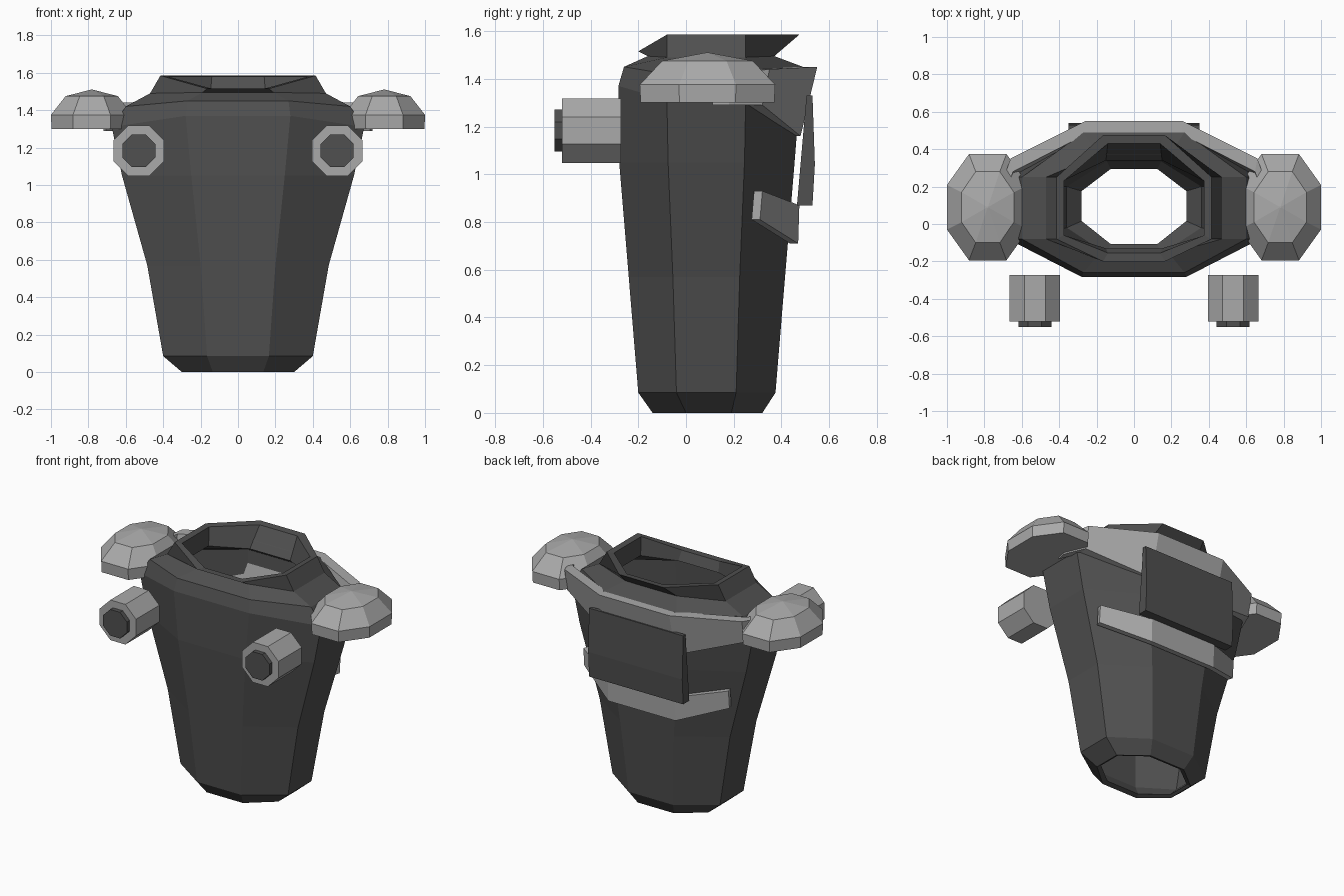
import bpy, bmesh
from math import cos, sin, pi, radians

if "Cube" in bpy.data.objects:
    bpy.data.objects.remove(bpy.data.objects["Cube"])


def material(name, v):
    m = bpy.data.materials.new(name)
    m.diffuse_color = (v, v, v, 1)
    m.use_nodes = True
    m.node_tree.nodes["Principled BSDF"].inputs["Base Color"].default_value = m.diffuse_color
    return m


DARK = material("dark_grey", 0.08)
LIGHT = material("light_grey", 0.4)


def loft(name, rings, mat, caps=True, close=False):
    """Join equal-sized rings of points into a flat-faced shell."""
    bm = bmesh.new()
    vs = [[bm.verts.new(p) for p in r] for r in rings]
    n = len(rings[0])
    pairs = list(zip(vs, vs[1:])) + ([(vs[-1], vs[0])] if close else [])
    for a, b in pairs:
        for i in range(n):
            j = (i + 1) % n
            bm.faces.new((a[i], a[j], b[j], b[i]))
    if caps and not close:
        bm.faces.new(vs[0][::-1])
        bm.faces.new(vs[-1])
    bmesh.ops.recalc_face_normals(bm, faces=bm.faces)
    me = bpy.data.meshes.new(name)
    bm.to_mesh(me)
    bm.free()
    me.materials.append(mat)
    ob = bpy.data.objects.new(name, me)
    bpy.context.collection.objects.link(ob)
    return ob


def octagon(x, xf, y0, y1, s0, s1, zf, zs=None, zb=None):
    """Long octagon: side x, flat half-width xf, front/back y, side y range, z per zone."""
    zs = zf if zs is None else zs
    zb = zs if zb is None else zb
    return [(-xf, y0, zf), (xf, y0, zf), (x, s0, zs), (x, s1, zs),
            (xf, y1, zb), (-xf, y1, zb), (-x, s1, zs), (-x, s0, zs)]


# Hollow torso shell: up the outside, over the collar, down the inside
loft("torso", [
    octagon(.30, .135, -.14, .32, 0, .19, 0),
    octagon(.40, .165, -.20, .375, -.04, .21, .085),
    octagon(.485, .20, -.24, .415, -.055, .225, .57),
    octagon(.62, .25, -.28, .455, -.075, .245, 1.05),
    octagon(.675, .28, -.283, .48, -.08, .25, 1.37, 1.31, 1.37),
    octagon(.60, .27, -.26, .49, -.08, .25, 1.45, 1.42, 1.45),
    octagon(.47, .19, -.16, .37, -.08, .25, 1.495, 1.49, 1.495),
    octagon(.415, .165, -.20, .475, -.08, .25, 1.515, 1.585, 1.585),
    octagon(.375, .14, -.155, .43, -.06, .23, 1.515, 1.58, 1.58),
    octagon(.38, .15, -.13, .34, -.06, .23, 1.45),
    octagon(.56, .24, -.23, .45, -.06, .23, 1.40, 1.38),
    octagon(.58, .23, -.24, .42, -.06, .23, 1.05),
    octagon(.445, .18, -.20, .375, -.04, .21, .57),
    octagon(.36, .145, -.16, .335, -.02, .20, .09),
    octagon(.28, .125, -.107, .294, .016, .176, 0.01),
], DARK, close=True)


# Bands hugging the back: half path of (x, y_top, y_bottom, z_top, z_bottom)
def band(name, half, t):
    path = half + [(-p[0],) + p[1:] for p in reversed(half)]
    rings = [[(x, yt, zt), (x, yb, zb), (x * .98, yb - t, zb), (x * .98, yt - t, zt)]
             for x, yt, yb, zt, zb in path]
    return loft(name, rings, LIGHT)


band("upper_back_strap", [(.72, .18, .18, 1.42, 1.29), (.66, .35, .32, 1.44, 1.29),
                          (.26, .55, .48, 1.45, 1.16)], .07)
band("lower_back_belt", [(.54, .32, .31, .93, .81), (.25, .475, .47, .87, .71)], .035)

# Wedge-shaped back plate
loft("back_plate", [[(x, .505, 1.33), (x, .53, 1.33), (x, .54, 1.04),
                     (x, .53, .87), (x, .465, .87)] for x in (-.35, .35)], DARK)

for side, label in ((-1, "left"), (1, "right")):
    # Faceted shoulder dome
    def dome_ring(rx, ry, z):
        fx, fy = rx * .46, ry * .42
        pts = [(-fx, -ry), (fx, -ry), (rx, -fy), (rx, fy),
               (fx, ry), (-fx, ry), (-rx, fy), (-rx, -fy)]
        return [(side * .782 + x, .09 + y, z) for x, y in pts]
    loft(label + "_shoulder_dome", [dome_ring(.215, .28, 1.30), dome_ring(.218, .284, 1.375),
                                    dome_ring(.14, .19, 1.475), dome_ring(.004, .004, 1.51)], LIGHT)

    # Front barrel with inner muzzle
    def barrel(name, r, y0, y1, mat):
        rings = [[(side * .53 + r * cos(a), y, 1.183 + r * sin(a))
                  for a in (radians(22.5) + k * pi / 4 for k in range(8))] for y in (y0, y1)]
        loft(name, rings, mat)
    barrel(label + "_barrel", .146, -.52, -.272, LIGHT)
    barrel(label + "_muzzle", .095, -.55, -.50, DARK)
